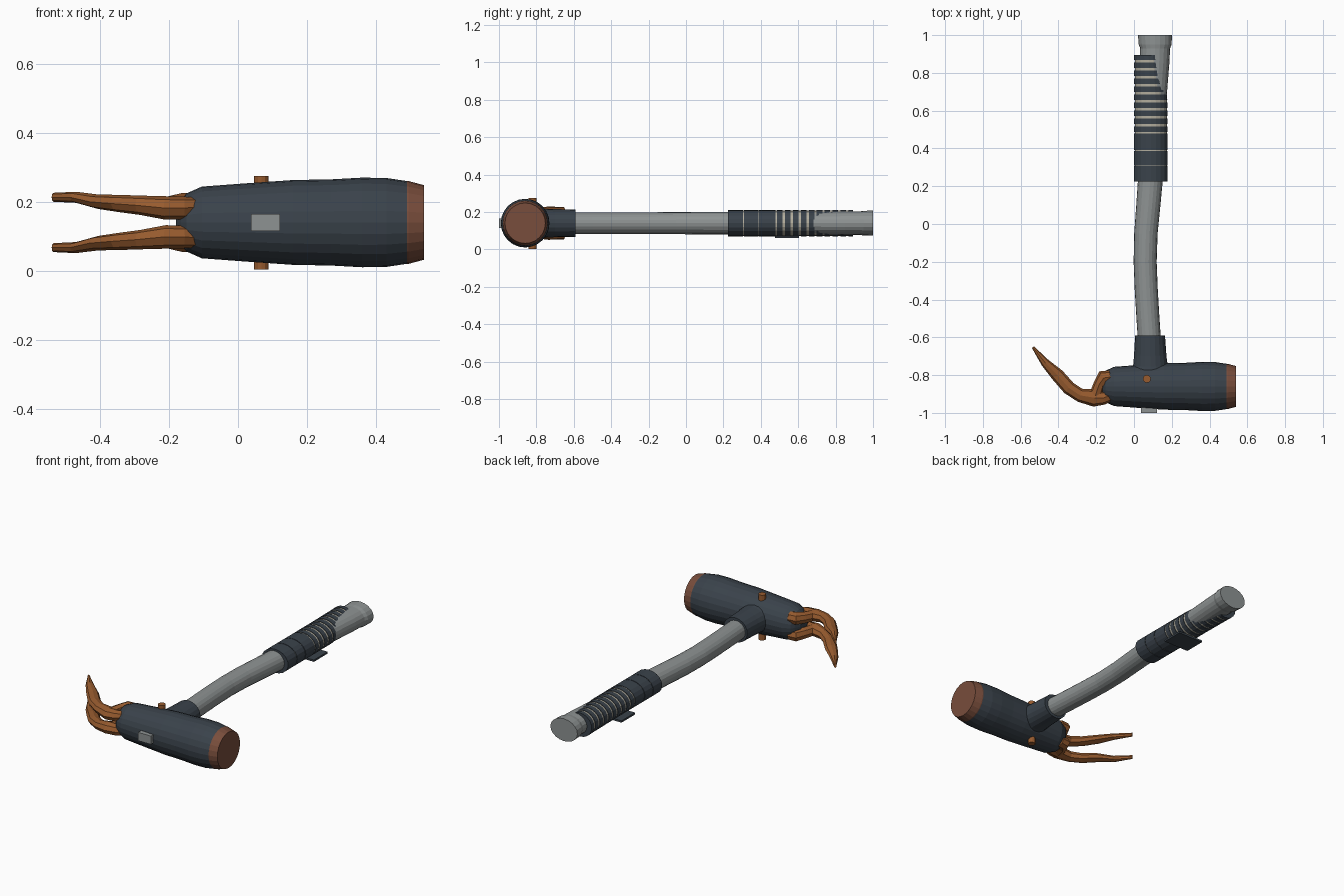
import bpy
import bmesh
from math import cos, sin, pi, tau
from mathutils import Vector

cube = bpy.data.objects.get("Cube")
if cube:
    bpy.data.objects.remove(cube)

MID = 0.14       # height of the hammer's centre plane
HEAD_Y = -0.86   # axis of the head


def material(name, r, g, b):
    m = bpy.data.materials.new(name)
    m.use_nodes = True
    m.diffuse_color = (r, g, b, 1)
    bsdf = m.node_tree.nodes["Principled BSDF"]
    bsdf.inputs["Base Color"].default_value = (r, g, b, 1)
    return m


slate = material("dark slate", 0.042, 0.055, 0.07)
steel = material("grey steel", 0.27, 0.29, 0.29)
copper = material("orange copper", 0.31, 0.105, 0.028)
brown = material("brown copper", 0.19, 0.075, 0.045)
beige = material("beige", 0.45, 0.42, 0.34)


def finish(name, bm, mat):
    bmesh.ops.recalc_face_normals(bm, faces=bm.faces)
    mesh = bpy.data.meshes.new(name)
    bm.to_mesh(mesh)
    bm.free()
    mesh.materials.append(mat)
    obj = bpy.data.objects.new(name, mesh)
    bpy.context.collection.objects.link(obj)
    return obj


def loft(name, sections, sides, mat):
    """Closed skin through ellipses given as (centre, half axis u, half axis v)."""
    bm = bmesh.new()
    rings = []
    for c, u, v in sections:
        rings.append([bm.verts.new(c + u * cos(tau * i / sides) + v * sin(tau * i / sides))
                      for i in range(sides)])
    for a, b in zip(rings, rings[1:]):
        for i in range(sides):
            j = (i + 1) % sides
            bm.faces.new((a[i], a[j], b[j], b[i]))
    bm.faces.new(rings[0])
    bm.faces.new(rings[-1])
    return finish(name, bm, mat)


def along_x(name, profile, mat):
    return loft(name, [(Vector((x, HEAD_Y, MID)), Vector((0, r, 0)), Vector((0, 0, r)))
                       for x, r in profile], 24, mat)


def along_y(name, profile, mat, sides=20):
    return loft(name, [(Vector((x, y, MID)), Vector((rx, 0, 0)), Vector((0, 0, rz)))
                       for y, x, rx, rz in profile], sides, mat)


def sweep(name, points, side, sides=8):
    """Tapered limb: (x, y, height from centre plane, in-plane half width, half height)."""
    path = [Vector((x, y, MID + side * h)) for x, y, h, _, _ in points]
    sections = []
    for i, (_, _, _, w, t) in enumerate(points):
        d = path[min(i + 1, len(path) - 1)] - path[max(i - 1, 0)]
        across = Vector((-d.y, d.x, 0)).normalized()
        sections.append((path[i], across * w, Vector((0, 0, t))))
    return loft(name, sections, sides, copper)


def box(name, lo, hi, mat):
    bm = bmesh.new()
    bmesh.ops.create_cube(bm, size=1)
    lo, hi = Vector(lo), Vector(hi)
    for v in bm.verts:
        v.co = (lo + hi) / 2 + v.co * (hi - lo)
    return finish(name, bm, mat)


# Head barrel and striking face
along_x("head_barrel", [(-0.18, 0.035), (-0.165, 0.065), (-0.15, 0.084), (-0.105, 0.104),
                        (0.03, 0.114), (0.16, 0.123), (0.27, 0.125), (0.36, 0.13),
                        (0.43, 0.129), (0.49, 0.12)], slate)
along_x("striking_face", [(0.485, 0.12), (0.495, 0.12), (0.54, 0.108)], brown)

# Badge plate on the front of the head
box("badge", (0.037, -1.0, 0.115), (0.122, -0.96, 0.165), steel)

# Pin through the head
loft("head_pin", [(Vector((0.068, -0.82, z)), Vector((0.021, 0, 0)), Vector((0, 0.021, 0)))
                  for z in (0.003, 0.274)], 12, copper)

# Collar joining head and handle
along_y("handle_collar", [(-0.82, 0.088, 0.12, 0.085), (-0.755, 0.087, 0.092, 0.077),
                          (-0.70, 0.086, 0.086, 0.075), (-0.59, 0.085, 0.079, 0.073)], slate)

# Curved handle flaring to the butt
along_y("handle", [(-0.62, 0.082, 0.061, 0.058), (-0.5, 0.074, 0.061, 0.058),
                   (-0.35, 0.065, 0.061, 0.058), (-0.2, 0.059, 0.061, 0.058),
                   (-0.05, 0.063, 0.062, 0.059), (0.1, 0.076, 0.064, 0.06),
                   (0.25, 0.088, 0.066, 0.06), (0.5, 0.092, 0.07, 0.06),
                   (0.7, 0.1, 0.075, 0.062), (0.85, 0.109, 0.078, 0.063),
                   (0.93, 0.112, 0.079, 0.063), (0.95, 0.112, 0.087, 0.066),
                   (1.0, 0.111, 0.09, 0.067)], steel)


# Grip: a pale core showing between dark rings
def grip_section(y, inset=0.0):
    taper = 0.012 * max(0, (y - 0.65) / 0.25)
    return (y, 0.089 - taper, 0.088 - taper - inset, 0.071 - inset)


along_y("grip_core", [grip_section(y, 0.003) for y in (0.24, 0.65, 0.89)], beige)
edges = [0.222, 0.308, 0.389, 0.48] + [0.48 + 0.0425 * k for k in range(1, 10)] + [0.9]
for n, (start, end) in enumerate(zip(edges, edges[1:])):
    gap = 0.002 if n < 3 else 0.0065
    along_y(f"grip_ring_{n + 1}", [grip_section(start + gap), grip_section(end - gap)], slate)

# Flat plate beneath the grip
box("grip_plate", (0.005, 0.475, 0.061), (0.172, 0.605, 0.072), slate)

# Pair of claws, each with a knuckle against the head
claw = [(-0.12, -0.905, 0.045, 0.03, 0.028), (-0.16, -0.92, 0.042, 0.036, 0.033),
        (-0.21, -0.92, 0.042, 0.047, 0.034), (-0.285, -0.907, 0.05, 0.036, 0.028),
        (-0.345, -0.868, 0.055, 0.036, 0.025), (-0.405, -0.8, 0.06, 0.035, 0.021),
        (-0.47, -0.735, 0.073, 0.023, 0.016), (-0.535, -0.652, 0.073, 0.007, 0.013)]
knuckle = [(-0.125, -0.81, 0.05, 0.035, 0.034), (-0.16, -0.815, 0.05, 0.042, 0.036),
           (-0.185, -0.85, 0.046, 0.03, 0.034), (-0.205, -0.91, 0.043, 0.034, 0.032)]
for label, side in (("upper", 1), ("lower", -1)):
    sweep(label + "_claw", claw, side)
    sweep(label + "_claw_knuckle", knuckle, side)
